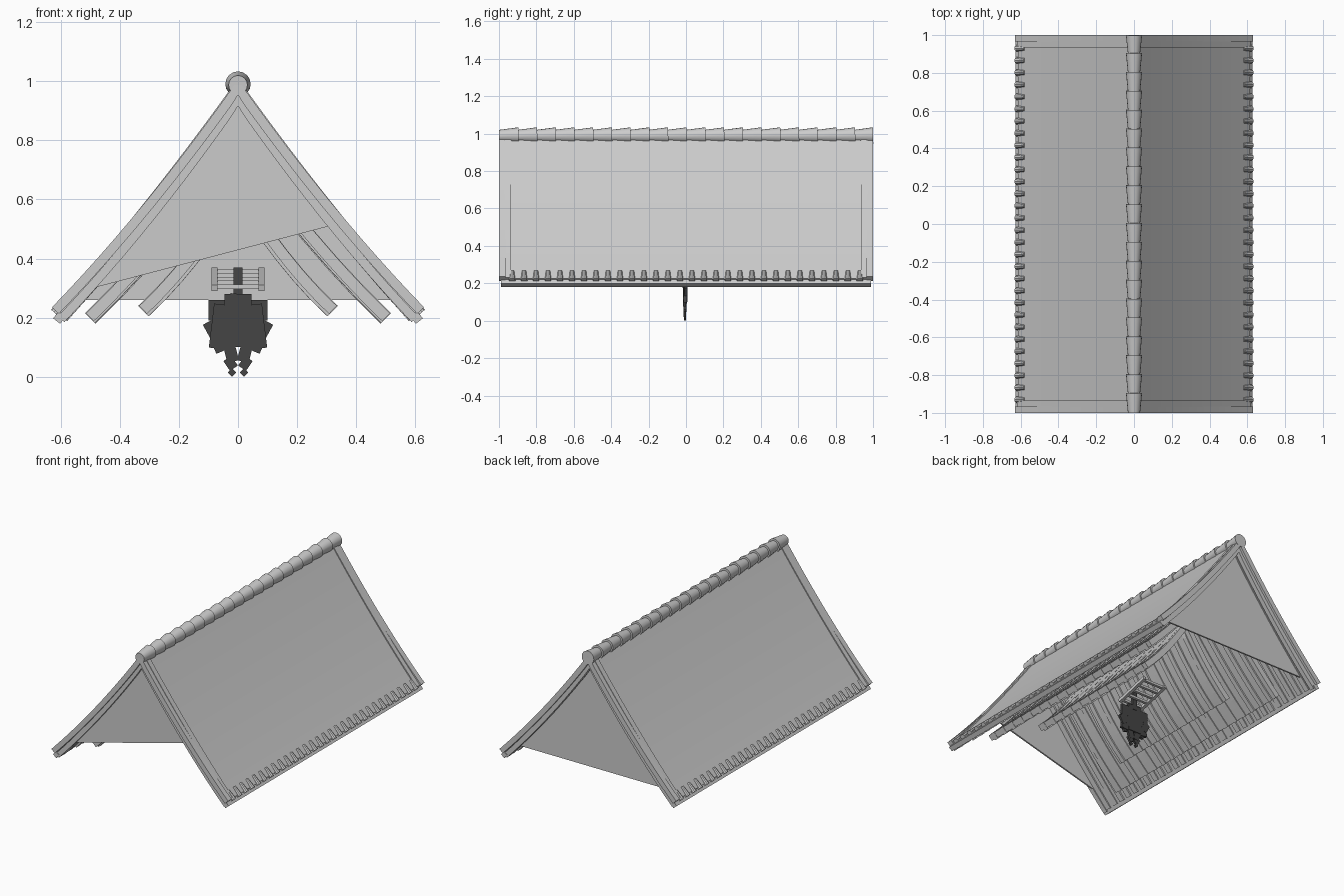
import bpy, bmesh, math, random
from mathutils import Vector, Matrix

if "Cube" in bpy.data.objects:
    bpy.data.objects.remove(bpy.data.objects["Cube"])

random.seed(4)


def finish(bm, name, smooth=False, mat=None):
    bmesh.ops.recalc_face_normals(bm, faces=bm.faces)
    me = bpy.data.meshes.new(name)
    bm.to_mesh(me)
    bm.free()
    ob = bpy.data.objects.new(name, me)
    bpy.context.collection.objects.link(ob)
    if mat:
        me.materials.append(mat)
    if smooth:
        bpy.context.view_layer.objects.active = ob
        ob.select_set(True)
        bpy.ops.object.shade_smooth_by_angle(angle=math.radians(35))
        ob.select_set(False)
    return ob


def slope(u, w, top, eave, sag):
    """Point on a sagging gable line, u from -1 to 1."""
    a = abs(u)
    return Vector((w * u, 0, top + (eave - top) * a - sag * 4 * a * (1 - a)))


def gable_strip(bm, y0, y1, thick, w, top, eave, sag=0.03, n=24, u0=-1, u1=1):
    """Bent gable board of given thickness, extruded along y."""
    us = [u0 + (u1 - u0) * i / n for i in range(n + 1)]
    upper = [slope(u, w, top, eave, sag) for u in us]
    lower = []
    for i, p in enumerate(upper):
        t = (upper[min(i + 1, n)] - upper[max(i - 1, 0)]).normalized()
        nrm = Vector((t.z, 0, -t.x))
        if abs(us[i]) < 1e-4:
            nrm *= 1.6
        lower.append(p + nrm * thick)
    ring = upper + lower[::-1]
    a = [bm.verts.new((p.x, y0, p.z)) for p in ring]
    b = [bm.verts.new((p.x, y1, p.z)) for p in ring]
    m = len(ring)
    for i in range(m):
        bm.faces.new((a[i], a[(i + 1) % m], b[(i + 1) % m], b[i]))
    for r in (a, b):
        for i in range(n):
            bm.faces.new((r[i], r[i + 1], r[m - 2 - i], r[m - 1 - i]))


def box(bm, c, s, rot=0.0, axis='Y'):
    m = Matrix.Translation(c) @ Matrix.Rotation(rot, 4, axis) @ Matrix.Diagonal((*s, 1))
    bmesh.ops.create_cube(bm, size=1, matrix=m)


def cyl(bm, p, q, r1, r2, seg=16):
    d = Vector(q) - Vector(p)
    m = Matrix.Translation((Vector(p) + Vector(q)) / 2) @ d.to_track_quat('Z', 'Y').to_matrix().to_4x4()
    bmesh.ops.create_cone(bm, cap_ends=True, segments=seg, radius1=r1, radius2=r2,
                          depth=d.length, matrix=m)


# main roof covering
bm = bmesh.new()
gable_strip(bm, -0.965, 0.965, 0.04, 0.615, 1.0, 0.225, 0.022)
finish(bm, "roof_covering", True)

# raised verge bands beside both gables
bm = bmesh.new()
for s in (-1, 1):
    gable_strip(bm, s * 0.935, s * 0.97, 0.03, 0.62, 1.01, 0.23, 0.022)
finish(bm, "verge_band", True)

# gable boards in two steps
bm = bmesh.new()
for s in (-1, 1):
    gable_strip(bm, s * 0.965, s * 1.0, 0.032, 0.63, 1.005, 0.235)
    gable_strip(bm, s * 0.955, s * 0.985, 0.03, 0.61, 0.965, 0.205)
finish(bm, "gable_board", True)

# inner nested roof layers
for name, half, w, top, eave in (("middle_roof_layer", 0.75, 0.515, 0.83, 0.215),
                                 ("inner_roof_layer", 0.5, 0.335, 0.67, 0.24)):
    bm = bmesh.new()
    gable_strip(bm, -half, half, 0.038, w, top, eave)
    finish(bm, name, True)
    # battens down the underside
    bm = bmesh.new()
    n = int(half * 24)
    for i in range(n):
        y = -half + 2 * half * (i + 0.5) / n
        gable_strip(bm, y - 0.018, y + 0.012, 0.045 + 0.006 * random.random(),
                    w + 0.003, top, eave, n=12)
    finish(bm, name + "_battens")

# battens under the outer roof
bm = bmesh.new()
for i in range(30):
    y = -0.93 + 1.86 * i / 29
    gable_strip(bm, y - 0.02, y + 0.015, 0.045 + 0.006 * random.random(),
                0.617, 0.995, 0.222, 0.024, n=12)
finish(bm, "outer_roof_battens")

# rounded tile ends along both eaves
bm = bmesh.new()
for s in (-1, 1):
    for i in range(30):
        y = -0.93 + 1.86 * i / 29
        p = slope(s * 0.93, 0.62, 0.99, 0.215, 0.022)
        q = slope(s, 0.62, 0.99, 0.215, 0.022)
        cyl(bm, (p.x, y, p.z), (q.x, y, q.z), 0.012, 0.018, 10)
    box(bm, (s * 0.605, 0, 0.2), (0.03, 1.98, 0.03), s * 0.9)
finish(bm, "eave_tile_ends")

# overlapping round ridge tiles
bm = bmesh.new()
N = 20
for i in range(N):
    y = -1 + 2 * i / N
    cyl(bm, (0, y, 0.988), (0, min(y + 0.105, 1.0), 0.991), 0.032, 0.043)
finish(bm, "ridge_tiles", True)


def panel(name, y, pts):
    bm = bmesh.new()
    f = bm.faces.new([bm.verts.new((x, y, z)) for x, z in pts])
    r = bmesh.ops.extrude_face_region(bm, geom=[f])
    vs = [v for v in r['geom'] if isinstance(v, bmesh.types.BMVert)]
    bmesh.ops.translate(bm, vec=(0, 0.01, 0), verts=vs)
    finish(bm, name)


# gable infill panels
panel("front_gable_panel", -0.965, [(0, 0.94), (-0.27, 0.57), (-0.53, 0.29), (0.31, 0.51), (0.27, 0.57)])
panel("back_gable_panel", 0.93, [(0, 0.94), (-0.27, 0.57), (-0.54, 0.26), (0.54, 0.26), (0.27, 0.57)])

# small slatted rack above the pendant
bm = bmesh.new()
for x in (-0.08, 0.08):
    box(bm, (x, 0.08, 0.33), (0.02, 0.24, 0.02), 0.25, 'X')
for i in range(5):
    t = i / 4 - 0.5
    box(bm, (0, 0.08 + t * 0.2, 0.33 + t * 0.05), (0.16, 0.018, 0.015))
finish(bm, "slatted_rack")

# dark hanging pendant made of overlapping plates
dark = bpy.data.materials.new("dark")
dark.diffuse_color = (0.06, 0.06, 0.06, 1)
dark.use_nodes = True
dark.node_tree.nodes["Principled BSDF"].inputs["Base Color"].default_value = dark.diffuse_color
bm = bmesh.new()
box(bm, (0, -0.005, 0.19), (0.09, 0.024, 0.18))
box(bm, (0, -0.012, 0.23), (0.06, 0.02, 0.1), 0.1)
box(bm, (0, 0, 0.225), (0.2, 0.012, 0.07))
for s in (-1, 1):
    box(bm, (s * 0.065, -0.004, 0.17), (0.05, 0.018, 0.15), s * -0.12)
    box(bm, (s * 0.085, 0.0, 0.16), (0.045, 0.014, 0.06), s * 0.5)
    box(bm, (s * 0.06, -0.008, 0.11), (0.05, 0.016, 0.05), s * 0.4)
    box(bm, (s * 0.025, -0.006, 0.085), (0.04, 0.016, 0.07), s * 0.25)
    box(bm, (s * 0.025, -0.006, 0.045), (0.032, 0.014, 0.04), s * 0.6)
    box(bm, (s * 0.02, -0.006, 0.014), (0.02, 0.012, 0.02), 0.785)
box(bm, (0, 0, 0.31), (0.03, 0.02, 0.12))
finish(bm, "hanging_pendant", mat=dark)
